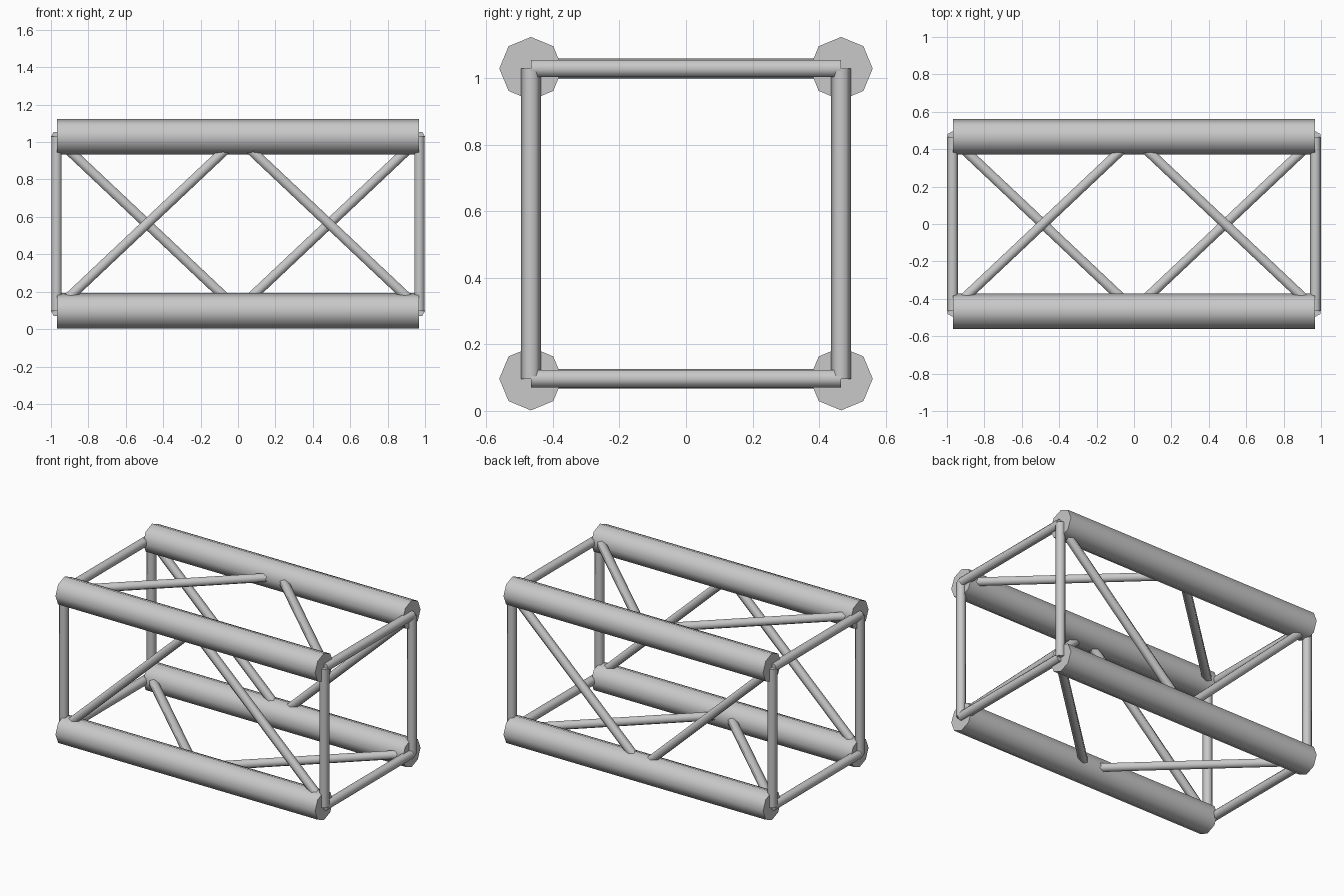
import bpy
import math
from mathutils import Vector, Matrix

cube = bpy.data.objects.get("Cube")
if cube:
    bpy.data.objects.remove(cube, do_unlink=True)

metal = bpy.data.materials.new("light grey metal")
metal.use_nodes = True
colour = (0.58, 0.58, 0.58, 1)
metal.diffuse_color = colour
metal.node_tree.nodes["Principled BSDF"].inputs["Base Color"].default_value = colour

SPREAD = 0.466            # chord distance from the truss axis
CHORD_R = 0.095
BAR_R = 0.03
MID_Z = 0.563
POST_X = 0.97
RUN, RISE = 0.435, 0.41   # half extents of a diagonal brace


def tube(name, start, end, radius, sides, corner):
    """Prism from start to end, with one corner pointing along 'corner'."""
    a, b = Vector(start), Vector(end)
    axis = (b - a).normalized()
    u = Vector(corner)
    v = u.cross(axis)
    bpy.ops.mesh.primitive_cylinder_add(vertices=sides, radius=radius, depth=(b - a).length)
    obj = bpy.context.object
    obj.name = name
    turn = Matrix((v, u, axis)).transposed().to_4x4()
    obj.matrix_world = Matrix.Translation((a + b) / 2) @ turn
    obj.data.materials.append(metal)
    bpy.ops.object.shade_smooth_by_angle(angle=math.radians(70))


# Four long chords
for y, depth in ((-SPREAD, "front"), (SPREAD, "back")):
    for z, level in ((-SPREAD, "lower"), (SPREAD, "upper")):
        tube(f"{level}_{depth}_chord", (-0.967, y, MID_Z + z), (0.967, y, MID_Z + z),
             CHORD_R, 8, (0, 0, 1))

# Square end frames
for x, side in ((-POST_X, "right"), (POST_X, "left")):
    for s, depth, level in ((-SPREAD, "front", "lower"), (SPREAD, "back", "upper")):
        tube(f"{side}_{depth}_post", (x, s, MID_Z - SPREAD), (x, s, MID_Z + SPREAD),
             BAR_R, 6, (0, 1, 0))
        tube(f"{side}_{level}_crossbar", (x, -SPREAD, MID_Z + s), (x, SPREAD, MID_Z + s),
             BAR_R, 6, (1, 0, 0))

# Diagonal braces: opposite faces lean opposite ways
for x, side in ((-0.487, "right"), (0.487, "left")):
    for s, depth, level in ((-SPREAD, "front", "lower"), (SPREAD, "back", "upper")):
        lean = RUN if x * s > 0 else -RUN
        tube(f"{side}_{depth}_brace",
             (x - lean, s, MID_Z - RISE), (x + lean, s, MID_Z + RISE), BAR_R, 6, (0, 1, 0))
        tube(f"{side}_{level}_brace",
             (x + lean, -RISE, MID_Z + s), (x - lean, RISE, MID_Z + s), BAR_R, 6, (0, 0, 1))
